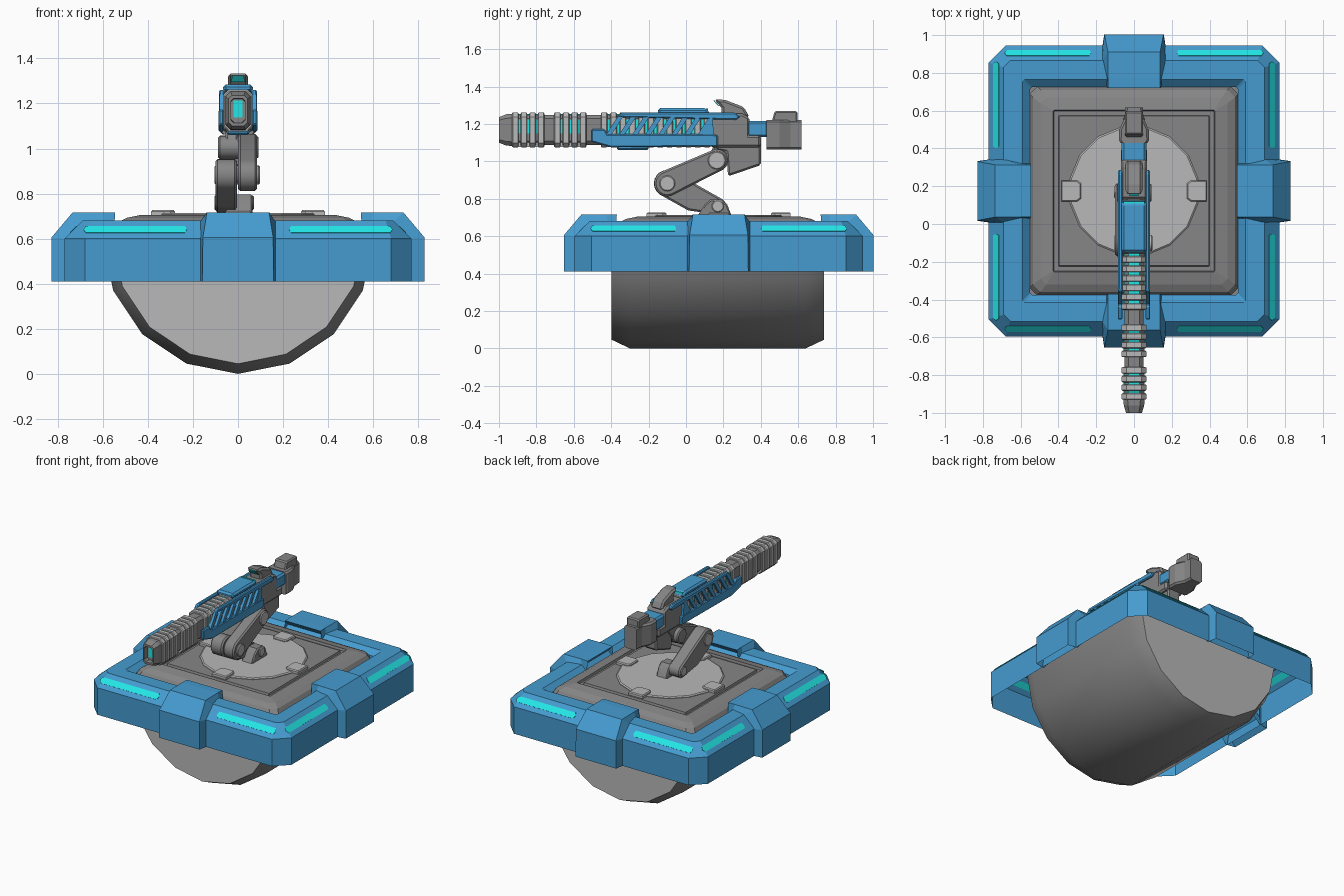
import bpy, bmesh, math
from mathutils import Vector, Matrix
from mathutils.geometry import convex_hull_2d

if "Cube" in bpy.data.objects:
    bpy.data.objects.remove(bpy.data.objects["Cube"])

C = 0.175  # y centre of the base


def material(name, rgb):
    m = bpy.data.materials.new(name)
    m.diffuse_color = (*[(c / 255) ** 2.2 for c in rgb], 1)
    m.use_nodes = True
    m.node_tree.nodes["Principled BSDF"].inputs["Base Color"].default_value = m.diffuse_color
    return m


BLUE = material("blue_armour", (71, 154, 207))
DARK = material("dark_grey_metal", (133, 133, 133))
LIGHT = material("light_grey_metal", (183, 183, 183))
CYAN = material("cyan_glow", (40, 230, 230))


def finish(name, bm, mat, bevel=0):
    bmesh.ops.recalc_face_normals(bm, faces=bm.faces)
    me = bpy.data.meshes.new(name)
    bm.to_mesh(me)
    bm.free()
    me.materials.append(mat)
    ob = bpy.data.objects.new(name, me)
    bpy.context.collection.objects.link(ob)
    if bevel:
        b = ob.modifiers.new("bevel", 'BEVEL')
        b.width, b.segments, b.limit_method = bevel, 1, 'ANGLE'
        b.angle_limit = math.radians(40)
    return ob


def loft(name, loops, mat, caps=(True, True), bevel=0, rot=0):
    """Skin equal-length closed loops; rot turns the part about the base centre."""
    bm = bmesh.new()
    turn = Matrix.Translation((0, C, 0)) @ Matrix.Rotation(rot, 4, 'Z') @ Matrix.Translation((0, -C, 0))
    rows = [[bm.verts.new(turn @ Vector(p)) for p in lp] for lp in loops]
    n = len(rows[0])
    for a, b in zip(rows, rows[1:]):
        for i in range(n):
            bm.faces.new((a[i], a[(i + 1) % n], b[(i + 1) % n], b[i]))
    if caps[0]:
        bm.faces.new(rows[0])
    if caps[1]:
        bm.faces.new(rows[-1])
    return finish(name, bm, mat, bevel)


def side(name, pts, x0, x1, mat, bevel=0):
    """Extrude a (y, z) profile along x."""
    return loft(name, [[(x, y, z) for y, z in pts] for x in (x0, x1)], mat, bevel=bevel)


def both(name, pts, x0, x1, mat, bevel=0):
    side(name + "_right", pts, x0, x1, mat, bevel)
    side(name + "_left", pts, -x1, -x0, mat, bevel)


def rect(y0, y1, z0, z1):
    return [(y0, z0), (y1, z0), (y1, z1), (y0, z1)]


def octagon(a, b, c):
    return [(a, b - c), (a - c, b), (c - a, b), (-a, b - c),
            (-a, c - b), (c - a, -b), (a - c, -b), (a, c - b)]


def square(h, z, c):  # chamfered square, flat
    return [(x, C + y, z) for x, y in octagon(h, h, c)]


def section(y, a, b, c, zc=1.168):  # chamfered gun cross-section
    return [(x, y, zc + z) for x, z in octagon(a, b, c)]


def link(name, circles, x0, x1, mat, bevel=0):
    """Rounded plate wrapped round (y, z, r) circles."""
    pts = [(y + r * math.cos(k * math.pi / 10), z + r * math.sin(k * math.pi / 10))
           for y, z, r in circles for k in range(20)]
    return side(name, [pts[i] for i in convex_hull_2d([Vector(p) for p in pts])], x0, x1, mat, bevel)


# --- base: armour ring, platform, disc
loft("armour_ring", [square(0.77, 0.41, 0.09), square(0.77, 0.60, 0.09), square(0.69, 0.68, 0.035),
                     square(0.59, 0.68, 0.01), square(0.55, 0.645, 0.01)], BLUE, (False, False))
loft("platform", [square(0.553, 0.55, 0.04), square(0.553, 0.64, 0.04), square(0.535, 0.672, 0.04),
                  square(0.495, 0.692, 0.03), square(0.428, 0.706, 0.004), square(0.424, 0.69, 0.004),
                  square(0.40, 0.69, 0.004), square(0.396, 0.704, 0.004)], DARK)


def circle(r, z, n=16):
    return [(r * math.cos((k + .5) * 2 * math.pi / n), C + r * math.sin((k + .5) * 2 * math.pi / n), z)
            for k in range(n)]


loft("turntable_disc", [circle(0.345, 0.70), circle(0.345, 0.708), circle(0.337, 0.714)], LIGHT)

# clamps, light strips and disc tabs, one set per side
ring = [(0.76, 0.41, .168), (0.76, 0.60, .168), (0.69, 0.675, .168), (0.59, 0.675, .145), (0.55, 0.645, .145)]
skin = [(0.828, 0.41, .158), (0.828, 0.605, .156), (0.735, 0.715, .138), (0.60, 0.717, .138), (0.545, 0.715, .138)]
for k in range(4):
    rot = k * math.pi / 2
    loft(f"clamp_{k}", [[(d, C + s * w, z) for d, z, w in p] for p, s in
                        ((ring, -1), (skin, -1), (skin, 1), (ring, 1))],
         BLUE, (False, False), rot=rot)
    for s in (-1, 1):
        strip = [(0.227, 0.73), (0.235, 0.745), (0.675, 0.745), (0.686, 0.73), (0.675, 0.715), (0.235, 0.715)]
        loft(f"light_strip_{k}_{s}", [[(d + o, C + s * t, 1.37 - d + o) for t, d in strip]
                                      for o in (0, 0.0015)], CYAN, rot=rot)
    tab = [(0.28, -0.04), (0.30, -0.055), (0.385, -0.055), (0.385, 0.055), (0.30, 0.055), (0.28, 0.04)]
    loft(f"disc_tab_{k}", [[(0.335 + (d - 0.335) * f, C + t * f, z) for d, t in tab]
                           for z, f in ((0.70, 1), (0.72, 1), (0.727, 0.9))], LIGHT, rot=rot)


# --- half drum underneath
def arc(y, r):
    return [(r * math.cos(math.pi + k * math.pi / 8), y, 0.6 + r * math.sin(math.pi + k * math.pi / 8))
            for k in range(9)]


loft("drum", [arc(-0.395, 0.555), arc(-0.30, 0.6), arc(0.64, 0.6), arc(0.735, 0.555)], DARK, (False, False))
for y0, y1 in ((-0.397, -0.39), (0.73, 0.737)):
    loft("drum_end_cap", [arc(y0, 0.555), arc(y1, 0.555)], LIGHT)

# --- folding arm
elbow, shoulder, foot = (-0.10, 0.882), (0.165, 1.005), (0.17, 0.76)
side("arm_mount", [(0.06, 0.705), (0.10, 0.77), (0.13, 0.795), (0.19, 0.795), (0.22, 0.77), (0.245, 0.705)],
     -0.02, 0.065, DARK, 0.008)
link("lower_arm", [(*elbow, 0.072), (0.03, 0.79, 0.055), (*foot, 0.045)], -0.1, -0.005, DARK, 0.01)
link("upper_arm", [(*elbow, 0.07), (*shoulder, 0.06)], 0.0, 0.085, DARK, 0.01)
link("elbow_bolt", [(*elbow, 0.042)], -0.104, 0.097, LIGHT, 0.005)
link("shoulder_joint_arm", [(*shoulder, 0.052)], -0.088, 0.01, DARK, 0.008)
link("shoulder_bolt", [(*shoulder, 0.048)], -0.03, 0.092, LIGHT, 0.005)
link("foot_bolt", [(*foot, 0.032)], -0.105, 0.07, LIGHT, 0.004)
link("shoulder_bracket", [(*shoulder, 0.05), (0.22, 1.09, 0.06)], -0.055, 0.0, DARK, 0.008)

# --- gun barrel and muzzle
loft("barrel_core", [section(-0.94, 0.05, 0.08, 0.02), section(0.2, 0.05, 0.08, 0.02)], DARK)
loft("muzzle", [section(-0.92, 0.056, 0.086, 0.022), section(-0.96, 0.054, 0.084, 0.022),
                section(-1.0, 0.042, 0.068, 0.016), section(-1.0, 0.032, 0.054, 0.012),
                section(-0.965, 0.03, 0.052, 0.012)], DARK)
loft("muzzle_glow", [section(-0.97, 0.02, 0.038, 0.003, 1.176), section(-0.964, 0.02, 0.038, 0.003, 1.176)], CYAN)
for y0, n, pitch in ((-0.93, 4, 0.046), (-0.705, 4, 0.046), (-0.455, 12, 0.05)):
    y1 = y0 + pitch * (n - 1) + 0.03
    for i in range(n):
        y = y0 + i * pitch
        loft("cooling_rib", [section(y, 0.06, 0.088, 0.022), section(y + 0.004, 0.065, 0.093, 0.024),
                             section(y + 0.031, 0.065, 0.093, 0.024),
                             section(y + 0.035, 0.06, 0.088, 0.022)], LIGHT)
    both("barrel_glow", rect(y0 + 0.01, y1 - 0.01, 1.15, 1.225), 0.049, 0.055, CYAN)
    loft("barrel_top_glow", [[(x, y, z) for x, y in rect(-0.028, 0.028, y0 + 0.01, y1 - 0.01)]
                             for z in (1.245, 1.252)], CYAN)
    side("rib_cradle", rect(y0, y1, 1.078, 1.10), -0.045, 0.045, LIGHT)

# --- blue slotted casing
both("casing_lower", [(-0.505, 1.105), (-0.40, 1.075), (0.17, 1.08), (0.17, 1.14), (0.13, 1.145),
                      (-0.42, 1.145), (-0.435, 1.172), (-0.505, 1.172)], 0.062, 0.086, BLUE, 0.006)
both("casing_rail", [(-0.37, 1.236), (0.27, 1.222), (0.29, 1.24), (0.26, 1.26), (-0.35, 1.26)],
     0.06, 0.084, BLUE, 0.006)
both("casing_rear", [(0.09, 1.14), (0.15, 1.14), (0.14, 1.24), (0.13, 1.24)], 0.062, 0.084, BLUE)
for i in range(8):
    y = -0.43 + i * 0.07
    both("casing_slat", [(y, 1.14), (y + 0.03, 1.14), (y + 0.095, 1.24), (y + 0.065, 1.24)], 0.064, 0.082, BLUE)
side("top_cover", [(-0.15, 1.25), (0.13, 1.25), (0.11, 1.285), (-0.15, 1.285)], -0.066, 0.066, BLUE, 0.012)
side("bottom_cover", rect(-0.37, -0.2, 1.06, 1.085), -0.05, 0.05, BLUE, 0.008)
side("top_cover_glow", rect(0.108, 0.118, 1.26, 1.283), -0.055, 0.055, CYAN)

# --- receiver, sight and rear block
side("receiver", [(0.13, 1.075), (0.40, 1.075), (0.40, 1.14), (0.34, 1.14), (0.34, 1.235), (0.30, 1.255),
                  (0.13, 1.255)], -0.07, 0.07, DARK, 0.012)
side("grip", [(0.225, 0.92), (0.40, 0.98), (0.40, 1.12), (0.15, 1.12), (0.16, 1.06), (0.215, 1.05)],
     -0.048, 0.048, DARK, 0.01)
side("sight", [(0.15, 1.333), (0.21, 1.328), (0.31, 1.29), (0.34, 1.235), (0.19, 1.235), (0.19, 1.285)],
     -0.045, 0.045, DARK, 0.012)
loft("sight_glow", [[(x, 0.147 + o + (1.325 - z) * 0.83, z) for x, z in
                     ((-0.032, 1.295), (0.032, 1.295), (0.024, 1.325), (-0.024, 1.325))]
                    for o in (0, 0.006)], CYAN)
side("rear_collar", rect(0.325, 0.44, 1.13, 1.217), -0.066, 0.066, BLUE, 0.012)
loft("rear_block", [section(y, a, 0.08, 0.012, 1.142) for y, a in
                    ((0.43, 0.072), (0.445, 0.08), (0.50, 0.078), (0.56, 0.05), (0.617, 0.047))], DARK)
side("rear_hump", [(0.455, 1.20), (0.475, 1.27), (0.595, 1.27), (0.597, 1.20)], -0.047, 0.047, DARK, 0.008)

# smooth the drum, arms and bolts while keeping edges sharp
bpy.ops.object.select_all(action='DESELECT')
for ob in bpy.context.collection.objects:
    if any(w in ob.name for w in ("drum", "arm_", "_arm", "bolt", "bracket")) and "ring" not in ob.name:
        ob.select_set(True)
        bpy.context.view_layer.objects.active = ob
bpy.ops.object.shade_smooth_by_angle(angle=math.radians(30))
